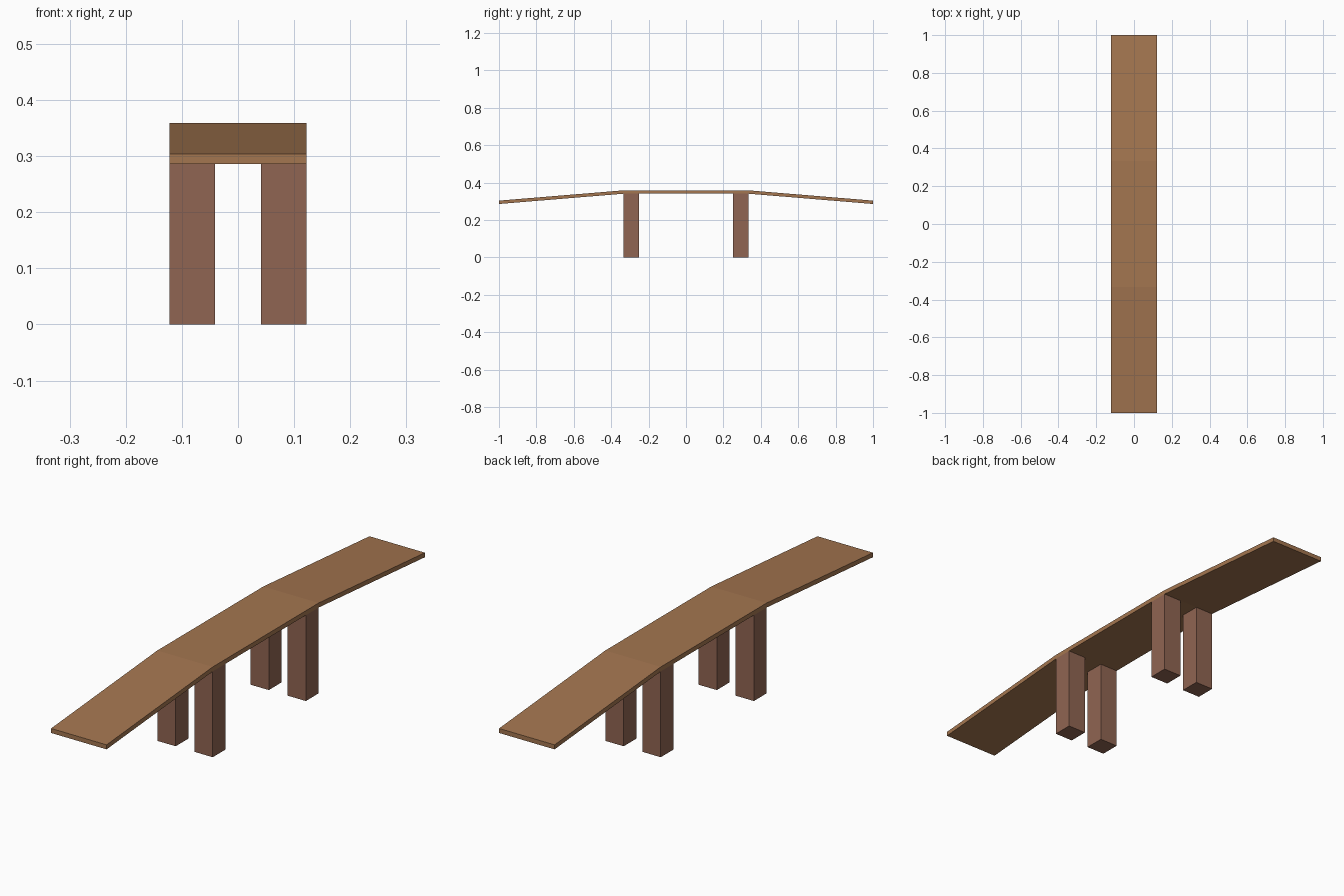
import bpy, bmesh

if "Cube" in bpy.data.objects:
    bpy.data.objects.remove(bpy.data.objects["Cube"])

HALF_W = 0.122      # half width of the bridge
FLAT = 0.333        # half length of the level middle span
TOP, END_TOP = 0.359, 0.304
THICK = 0.018
LEG = 0.081         # leg section


def material(name, color):
    m = bpy.data.materials.new(name)
    m.diffuse_color = (*color, 1)
    m.use_nodes = True
    m.node_tree.nodes["Principled BSDF"].inputs["Base Color"].default_value = m.diffuse_color
    return m


def prism(name, profile, x0, x1, mat):
    """Extrude a (y, z) profile from x0 to x1."""
    bm = bmesh.new()
    face = bm.faces.new([bm.verts.new((x0, y, z)) for y, z in profile])
    ext = bmesh.ops.extrude_face_region(bm, geom=[face])
    verts = [g for g in ext["geom"] if isinstance(g, bmesh.types.BMVert)]
    bmesh.ops.translate(bm, verts=verts, vec=(x1 - x0, 0, 0))
    bmesh.ops.recalc_face_normals(bm, faces=bm.faces)
    mesh = bpy.data.meshes.new(name)
    bm.to_mesh(mesh)
    bm.free()
    mesh.materials.append(mat)
    obj = bpy.data.objects.new(name, mesh)
    bpy.context.collection.objects.link(obj)
    return obj


deck_wood = material("deck_wood", (0.37, 0.18, 0.08))
leg_wood = material("leg_wood", (0.28, 0.13, 0.085))

# Deck: level middle span with a sloping ramp at each end
edges = [(-1, END_TOP), (-FLAT, TOP), (FLAT, TOP), (1, END_TOP)]
under = [(y, z - THICK) for y, z in reversed(edges)]
for i, part in enumerate(("front_ramp", "middle_span", "back_ramp")):
    top = edges[i:i + 2]
    prism(part, top + [(y, z - THICK) for y, z in reversed(top)], -HALF_W, HALF_W, deck_wood)

# Four square legs under the corners of the middle span
for y_name, sy in (("front", -1), ("back", 1)):
    for x_name, sx in (("left", -1), ("right", 1)):
        ya, yb = sy * (FLAT - LEG), sy * FLAT
        h = TOP - THICK
        prism(f"{y_name}_{x_name}_leg", [(ya, 0), (yb, 0), (yb, h), (ya, h)],
              sx * (HALF_W - LEG), sx * HALF_W, leg_wood)
